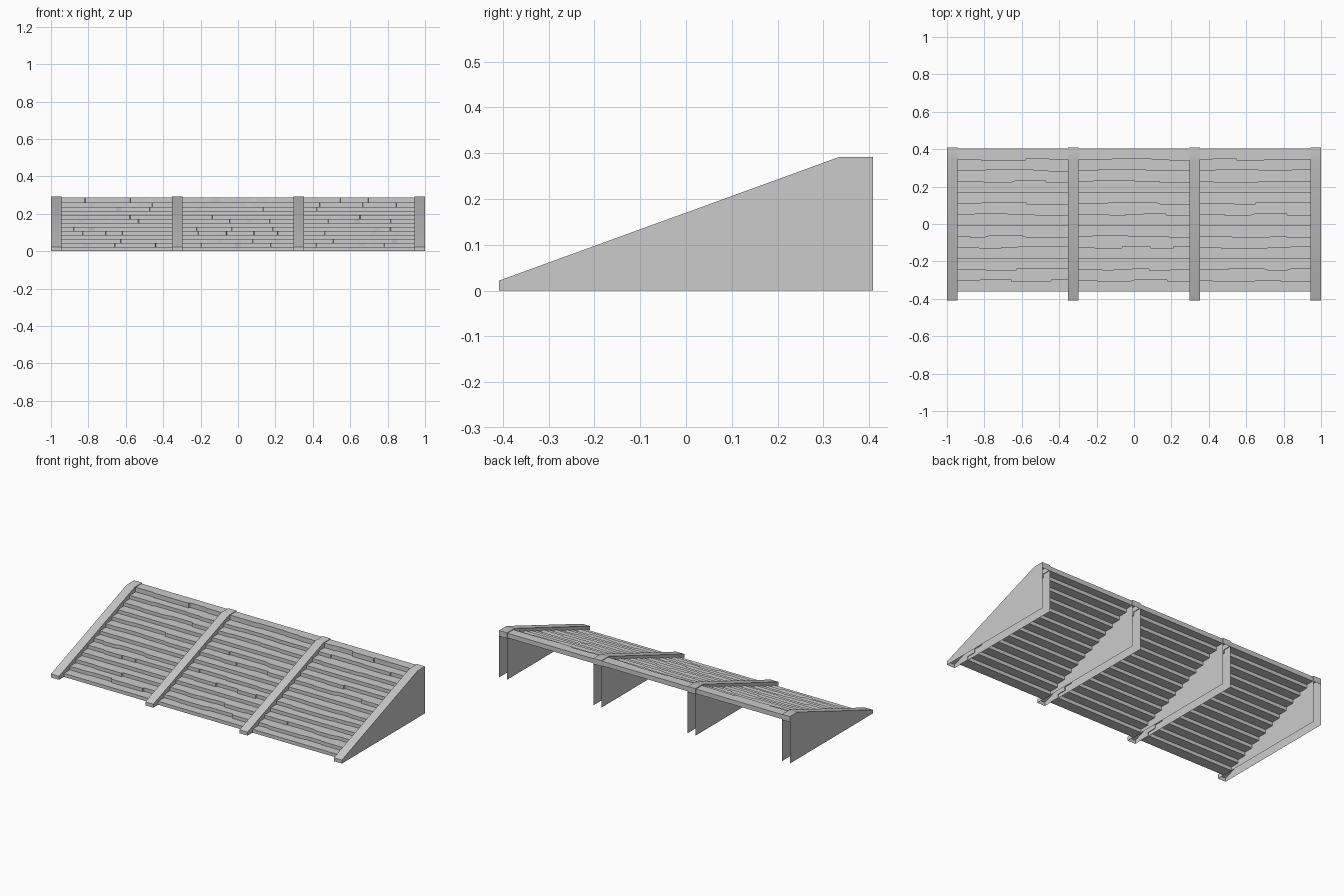
import bpy
import bmesh
import math
import random

random.seed(11)
cube = bpy.data.objects.get("Cube")
if cube:
    bpy.data.objects.remove(cube, do_unlink=True)

grey = bpy.data.materials.new("plain grey")
grey.use_nodes = True
colour = (0.6, 0.6, 0.6, 1)
grey.diffuse_color = colour
grey.node_tree.nodes["Principled BSDF"].inputs["Base Color"].default_value = colour


def finish(name, bm):
    bmesh.ops.recalc_face_normals(bm, faces=bm.faces)
    mesh = bpy.data.meshes.new(name)
    bm.to_mesh(mesh)
    bm.free()
    mesh.materials.append(grey)
    obj = bpy.data.objects.new(name, mesh)
    bpy.context.collection.objects.link(obj)
    return obj


# Rafters: hollow boxes, open underneath and at the back below a short lip
PROFILE = [(-0.408, 0), (-0.408, 0.022), (0.335, 0.292), (0.408, 0.292), (0.408, 0.257), (0.408, 0)]
WIDTH = 0.055
SPACING = (2 - WIDTH) / 3


def rafter(name, centre):
    bm = bmesh.new()
    sides = []
    for x in (centre - WIDTH / 2, centre + WIDTH / 2):
        verts = [bm.verts.new((x, y, z)) for y, z in PROFILE]
        bm.faces.new(verts)
        sides.append(verts)
    a, b = sides
    for i in range(4):
        bm.faces.new((a[i], a[i + 1], b[i + 1], b[i]))
    obj = finish(name, bm)
    # Soften only the gentle bend along the top
    bpy.ops.object.select_all(action="DESELECT")
    obj.select_set(True)
    bpy.context.view_layer.objects.active = obj
    bpy.ops.object.shade_smooth_by_angle(angle=math.radians(30))


for i in range(4):
    rafter(f"rafter_{i + 1}", -1 + WIDTH / 2 + i * SPACING)

# Planks: level boards stepping up to the back, each resting on the one below
ROWS = 13
FRONT, BACK = -0.36, 0.404
DEPTH = (BACK - FRONT) / ROWS
RISE = 0.0216
POKE = 0.004
LENGTH = SPACING - WIDTH + 2 * POKE
STRAIGHT_ROWS = (0, 3, 6, 9)


def chipped_nose():
    points = [(0, 0)]
    x = random.uniform(0.06, 0.2)
    while x < LENGTH - 0.08:
        old = points[-1][1]
        level = random.choice([v for v in (-0.005, 0, 0.005) if v != old])
        run = random.choice((0.003, 0.03))
        points += [(x, old), (x + run, level)]
        x += random.uniform(0.08, 0.25)
    return points + [(LENGTH, points[-1][1])]


def plank(bay, row):
    last = row == ROWS - 1
    left = -1 + WIDTH + bay * SPACING - POKE
    y = FRONT + row * DEPTH
    bottom = row * RISE
    top = 0.288 if last else bottom + RISE
    back = BACK if last else y + DEPTH + 0.008
    nose = [(0, 0), (LENGTH, 0)] if row in STRAIGHT_ROWS else chipped_nose()
    outline = [(left + u, y + v) for u, v in nose]
    outline += [(left + LENGTH, back), (left, back)]
    bm = bmesh.new()
    lower = [bm.verts.new((px, py, bottom)) for px, py in outline]
    upper = [bm.verts.new((px, py, top)) for px, py in outline]
    bm.faces.new(lower)
    bm.faces.new(upper)
    for i in range(len(outline)):
        bm.faces.new((lower[i - 1], lower[i], upper[i], upper[i - 1]))
    finish(f"plank_{bay + 1}_{row + 1}", bm)


for row in range(ROWS):
    for bay in range(3):
        plank(bay, row)
